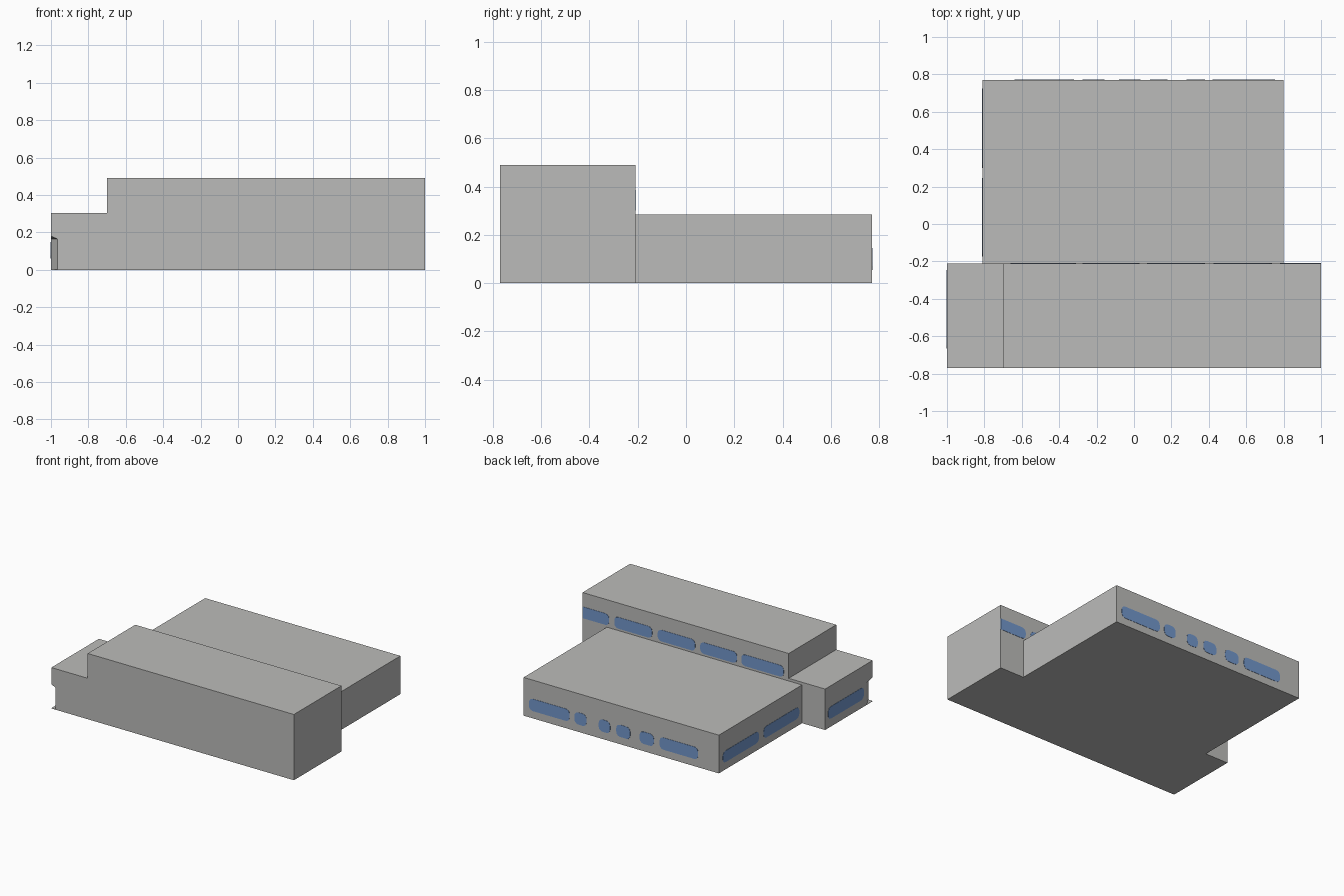
import bpy, bmesh, math
from mathutils import Vector

if "Cube" in bpy.data.objects:
    bpy.data.objects.remove(bpy.data.objects["Cube"])


def material(name, rgb):
    m = bpy.data.materials.new(name)
    m.diffuse_color = (*rgb, 1)
    m.use_nodes = True
    m.node_tree.nodes["Principled BSDF"].inputs["Base Color"].default_value = m.diffuse_color
    return m


WALL = material("pale_grey", (0.50, 0.50, 0.49))
GLASS = material("window_blue", (0.17, 0.31, 0.60))


def finish(bm, name, mat):
    bmesh.ops.recalc_face_normals(bm, faces=bm.faces)
    mesh = bpy.data.meshes.new(name)
    bm.to_mesh(mesh)
    bm.free()
    mesh.materials.append(mat)
    ob = bpy.data.objects.new(name, mesh)
    bpy.context.collection.objects.link(ob)
    return ob


def extrude(name, points, offset, mat):
    """Solid made by pushing a flat outline along an offset."""
    bm = bmesh.new()
    face = bm.faces.new([bm.verts.new(p) for p in points])
    new = bmesh.ops.extrude_face_region(bm, geom=[face])["geom"]
    verts = [v for v in new if isinstance(v, bmesh.types.BMVert)]
    bmesh.ops.translate(bm, verts=verts, vec=Vector(offset))
    # keep the starting outline as the closing cap
    bmesh.ops.holes_fill(bm, edges=[e for e in bm.edges if e.is_boundary])
    return finish(bm, name, mat)


# Front hall: stepped profile along the depth
profile = [(-1, 0), (1, 0), (1, 0.49), (-0.70, 0.49), (-0.70, 0.305), (-1, 0.305)]
front_hall = extrude("front_hall", [(x, -0.77, z) for x, z in profile],
                     (0, 0.56, 0), WALL)

# Rear hall: low wide block
rear = [(-0.81, -0.21), (0.80, -0.21), (0.80, 0.77), (-0.81, 0.77)]
extrude("rear_hall", [(x, y, 0) for x, y in rear], (0, 0, 0.285), WALL)

# Entrance corner: cut-away with a sloping ceiling, leaving a thin floor
bm = bmesh.new()
for x, y, top in [(-1.035, -0.63, 0.165), (-0.93, -0.84, 0.165), (-1.035, -0.84, 0.21)]:
    bm.verts.new((x, y, 0.003))
    bm.verts.new((x, y, top))
bmesh.ops.convex_hull(bm, input=bm.verts)
cutter = finish(bm, "entrance_cutter", WALL)
cutter.hide_render = True
cutter.hide_viewport = True
cut = front_hall.modifiers.new("entrance", 'BOOLEAN')
cut.operation = 'DIFFERENCE'
cut.solver = 'EXACT'
cut.object = cutter


# Windows: thin rounded plates on the walls
def rounded(a, b, z0, z1, square_end=False, r=0.032, steps=3):
    pts = []
    for cx, cz, start in [(b - r, z1 - r, 0), (a + r, z1 - r, 90),
                          (a + r, z0 + r, 180), (b - r, z0 + r, 270)]:
        if square_end and start in (0, 270):
            pts.append((b, z1 if start == 0 else z0))
            continue
        for i in range(steps + 1):
            t = math.radians(start + 90 * i / steps)
            pts.append((cx + r * math.cos(t), cz + r * math.sin(t)))
    return pts


def windows(name, axis, wall, out, spans, z0, z1):
    for i, (a, b) in enumerate(spans):
        outline = rounded(a, b, z0, z1, square_end=(b >= 1))
        base = wall - out * 0.001
        if axis == 'y':
            pts, off = [(u, base, z) for u, z in outline], (0, out * 0.003, 0)
        else:
            pts, off = [(base, u, z) for u, z in outline], (out * 0.003, 0, 0)
        extrude(f"{name}_{i + 1}", pts, off, GLASS)


windows("rear_window", 'y', 0.77, 1,
        [(0.42, 0.755), (0.28, 0.38), (0.085, 0.18), (-0.08, 0.035),
         (-0.275, -0.157), (-0.64, -0.322)], 0.055, 0.145)
windows("rear_side_window", 'x', -0.81, -1,
        [(0.30, 0.725), (-0.175, 0.245)], 0.055, 0.14)
windows("upper_window", 'y', -0.21, 1,
        [(0.78, 1.0), (0.425, 0.737), (0.07, 0.38), (-0.275, 0.03),
         (-0.66, -0.31)], 0.30, 0.385)
windows("front_side_window", 'x', -1, -1, [(-0.665, -0.245)], 0.06, 0.15)
